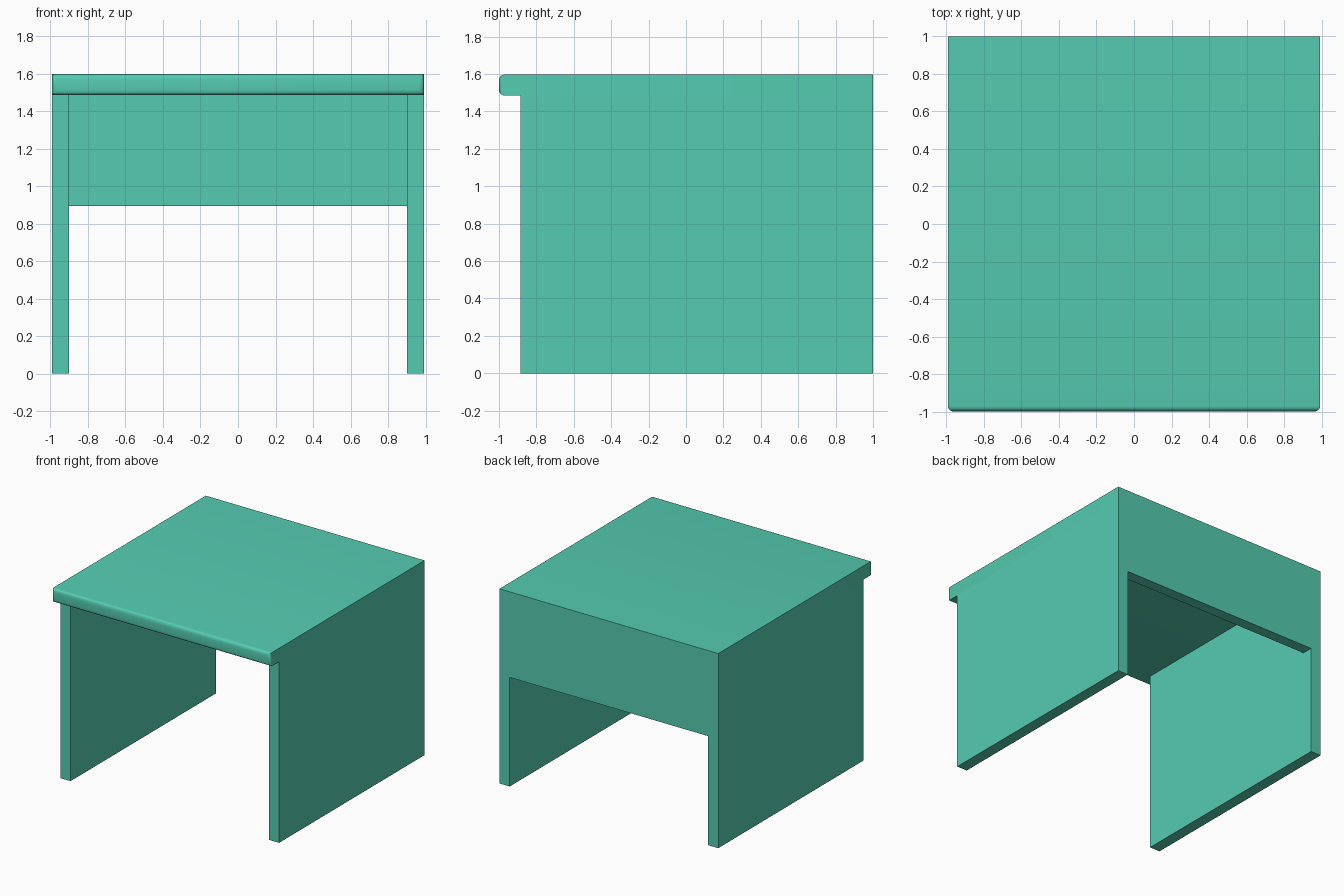
import bpy, bmesh

if "Cube" in bpy.data.objects:
    bpy.data.objects.remove(bpy.data.objects["Cube"])

mat = bpy.data.materials.new("mint")
mat.diffuse_color = (0.09, 0.60, 0.44, 1)
mat.use_nodes = True
mat.node_tree.nodes["Principled BSDF"].inputs["Base Color"].default_value = mat.diffuse_color


def box(name, lo, hi, hidden=(), bevel_front=0.0):
    """Box from corner to corner; hidden = normals of faces buried in a joint."""
    bm = bmesh.new()
    bmesh.ops.create_cube(bm, size=1)
    for v in bm.verts:
        v.co = [l + (c + 0.5) * (h - l) for c, l, h in zip(v.co, lo, hi)]
    bm.normal_update()
    if hidden:
        buried = [f for f in bm.faces
                  if tuple(round(c) for c in f.normal) in hidden]
        bmesh.ops.delete(bm, geom=buried, context='FACES')
    if bevel_front:
        front = [f for f in bm.faces if f.normal.y < -0.9][0]
        bmesh.ops.bevel(bm, geom=list(front.edges), offset=bevel_front,
                        segments=5, profile=0.5, affect='EDGES')
    me = bpy.data.meshes.new(name)
    bm.to_mesh(me)
    bm.free()
    me.materials.append(mat)
    ob = bpy.data.objects.new(name, me)
    bpy.context.collection.objects.link(ob)
    return ob


W, INNER = 0.993, 0.90
UNDER, TOP = 1.485, 1.597

# Top slab with a rounded front lip
desktop = box("desktop", (-W, -1, UNDER), (W, 1, TOP), bevel_front=0.03)
bpy.context.view_layer.objects.active = desktop
desktop.select_set(True)
bpy.ops.object.shade_smooth_by_angle(angle=0.7)

# Side panels
box("left_side_panel", (-W, -0.885, 0), (-INNER, 1, UNDER), {(0, 0, 1)})
box("right_side_panel", (INNER, -0.885, 0), (W, 1, UNDER), {(0, 0, 1)})

# Back modesty panel between the sides
box("back_panel", (-INNER, 0.91, 0.895), (INNER, 1, UNDER),
    {(0, 0, 1), (1, 0, 0), (-1, 0, 0)})
